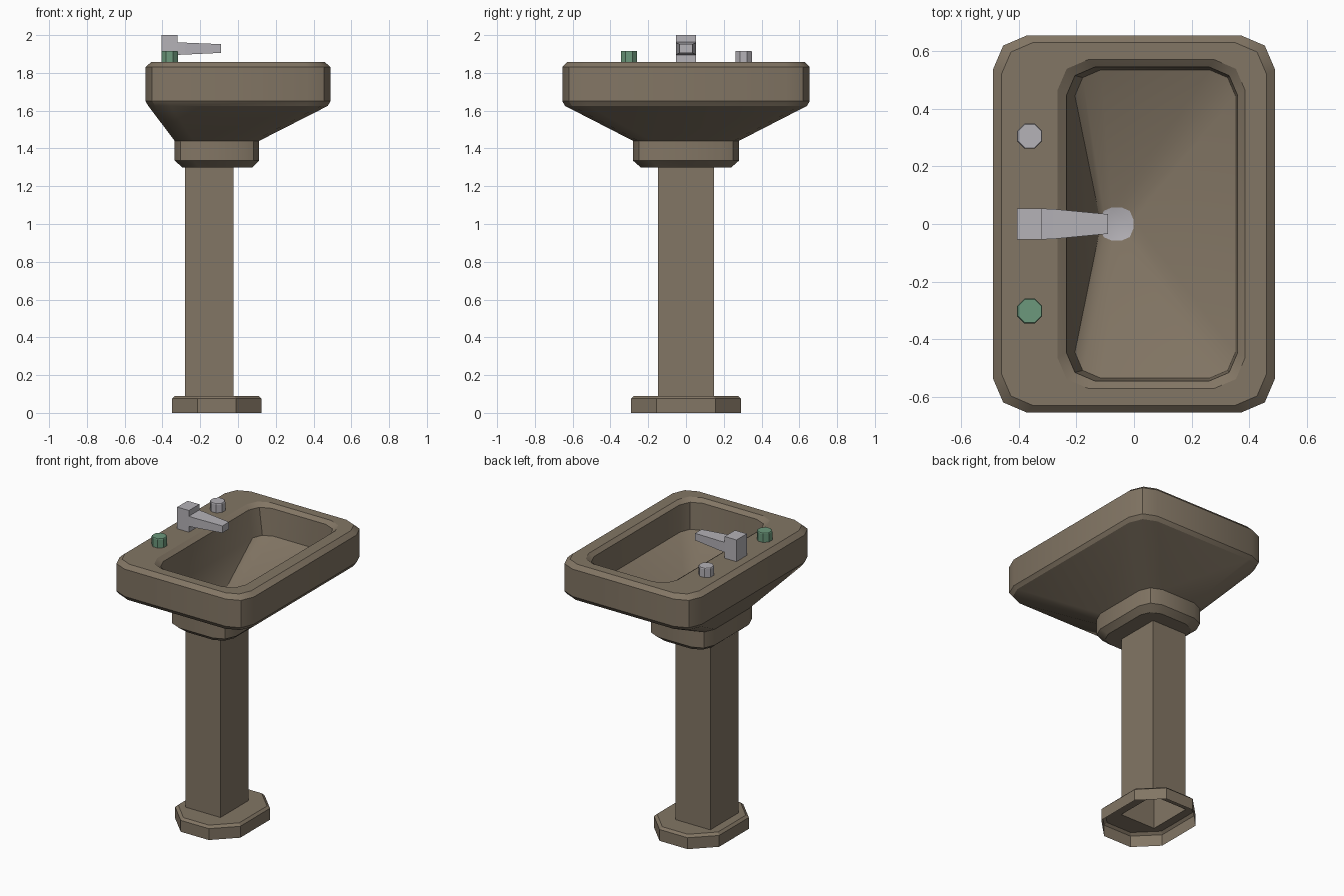
import bpy, bmesh, math

if "Cube" in bpy.data.objects:
    bpy.data.objects.remove(bpy.data.objects["Cube"])


def material(name, rgb):
    m = bpy.data.materials.new(name)
    m.diffuse_color = (*rgb, 1)
    m.use_nodes = True
    m.node_tree.nodes["Principled BSDF"].inputs["Base Color"].default_value = m.diffuse_color
    return m


STONE = material("warm_stone", (0.225, 0.18, 0.128))
METAL = material("pale_metal", (0.46, 0.445, 0.475))
GREEN = material("green_tap", (0.15, 0.315, 0.2))


def ring(x0, x1, hy, z, c, m=0.3):
    """Rectangle with two-segment cut corners; m=0.5 gives a plain chamfer."""
    cx, hx = (x0 + x1) / 2, (x1 - x0) / 2
    q = [(hx, hy - c), (hx - c * m, hy - c * m), (hx - c, hy)]
    pts = (q + [(-x, y) for x, y in reversed(q)]
           + [(-x, -y) for x, y in q] + [(x, -y) for x, y in reversed(q)])
    return [(cx + x, y, z) for x, y in pts]


def loft(name, rings, mats, cap_bottom=True, cap_top=True, smooth=0):
    bm = bmesh.new()
    loops = [[bm.verts.new(p) for p in r] for r in rings]
    n = len(loops[0])
    for a, b in zip(loops, loops[1:]):
        for i in range(n):
            j = (i + 1) % n
            bm.faces.new((a[i], a[j], b[j], b[i]))
    if cap_bottom:
        bm.faces.new(loops[0][::-1])
    if cap_top:
        bm.faces.new(loops[-1]).material_index = len(mats) - 1
    bmesh.ops.remove_doubles(bm, verts=bm.verts, dist=1e-5)
    me = bpy.data.meshes.new(name)
    bm.to_mesh(me)
    bm.free()
    for m in mats:
        me.materials.append(m)
    ob = bpy.data.objects.new(name, me)
    bpy.context.collection.objects.link(ob)
    if smooth:
        bpy.ops.object.select_all(action='DESELECT')
        ob.select_set(True)
        bpy.context.view_layer.objects.active = ob
        bpy.ops.object.shade_smooth_by_angle(angle=math.radians(smooth))
    return ob


# Pedestal: octagonal foot, open underneath, rising into a square column
loft("pedestal", [
    ring(-0.35, 0.125, 0.29, 0, 0.135, 0.5),
    ring(-0.35, 0.125, 0.29, 0.075, 0.135, 0.5),
    ring(-0.335, 0.11, 0.275, 0.09, 0.13, 0.5),
    ring(-0.28, -0.025, 0.147, 0.09, 0),
    ring(-0.28, -0.025, 0.147, 1.305, 0),
], [STONE], cap_bottom=False, cap_top=False)

# Basin: collar, flared underside, rim, then down into the bowl to the drain
loft("basin", [
    ring(-0.295, 0.075, 0.24, 1.30, 0.09),
    ring(-0.335, 0.112, 0.28, 1.335, 0.10),
    ring(-0.335, 0.112, 0.28, 1.44, 0.10),
    ring(-0.475, 0.475, 0.64, 1.625, 0.12),
    ring(-0.49, 0.49, 0.655, 1.65, 0.12),
    ring(-0.49, 0.49, 0.655, 1.83, 0.12),
    ring(-0.46, 0.46, 0.63, 1.857, 0.11),
    ring(-0.265, 0.385, 0.57, 1.857, 0.105),
    ring(-0.235, 0.36, 0.545, 1.835, 0.10),
    ring(-0.205, 0.352, 0.535, 1.66, 0.09),
    ring(-0.118, -0.002, 0.058, 1.48, 0.042),
], [STONE, METAL], smooth=30)


# Taps: octagonal knobs
def tap(name, y, mat):
    def octagon(r, z):
        return [(-0.362 + r * math.cos(math.pi * (i + 0.5) / 4),
                 y + r * math.sin(math.pi * (i + 0.5) / 4), z) for i in range(8)]
    loft(name, [octagon(0.047, 1.85), octagon(0.047, 1.912), octagon(0.044, 1.917)], [mat])


tap("left_tap", 0.305, METAL)
tap("right_tap", -0.302, GREEN)

# Faucet body
loft("faucet_body", [ring(-0.406, -0.32, 0.054, z, 0) for z in (1.85, 2.0)], [METAL])


# Spout: tapering box running forward over the bowl
def section(x, hy, z0, z1):
    return [(x, -hy, z0), (x, hy, z0), (x, hy, z1), (x, -hy, z1)]


loft("faucet_spout", [
    section(-0.33, 0.054, 1.895, 1.963),
    section(-0.28, 0.052, 1.897, 1.96),
    section(-0.09, 0.034, 1.906, 1.952),
], [METAL])
